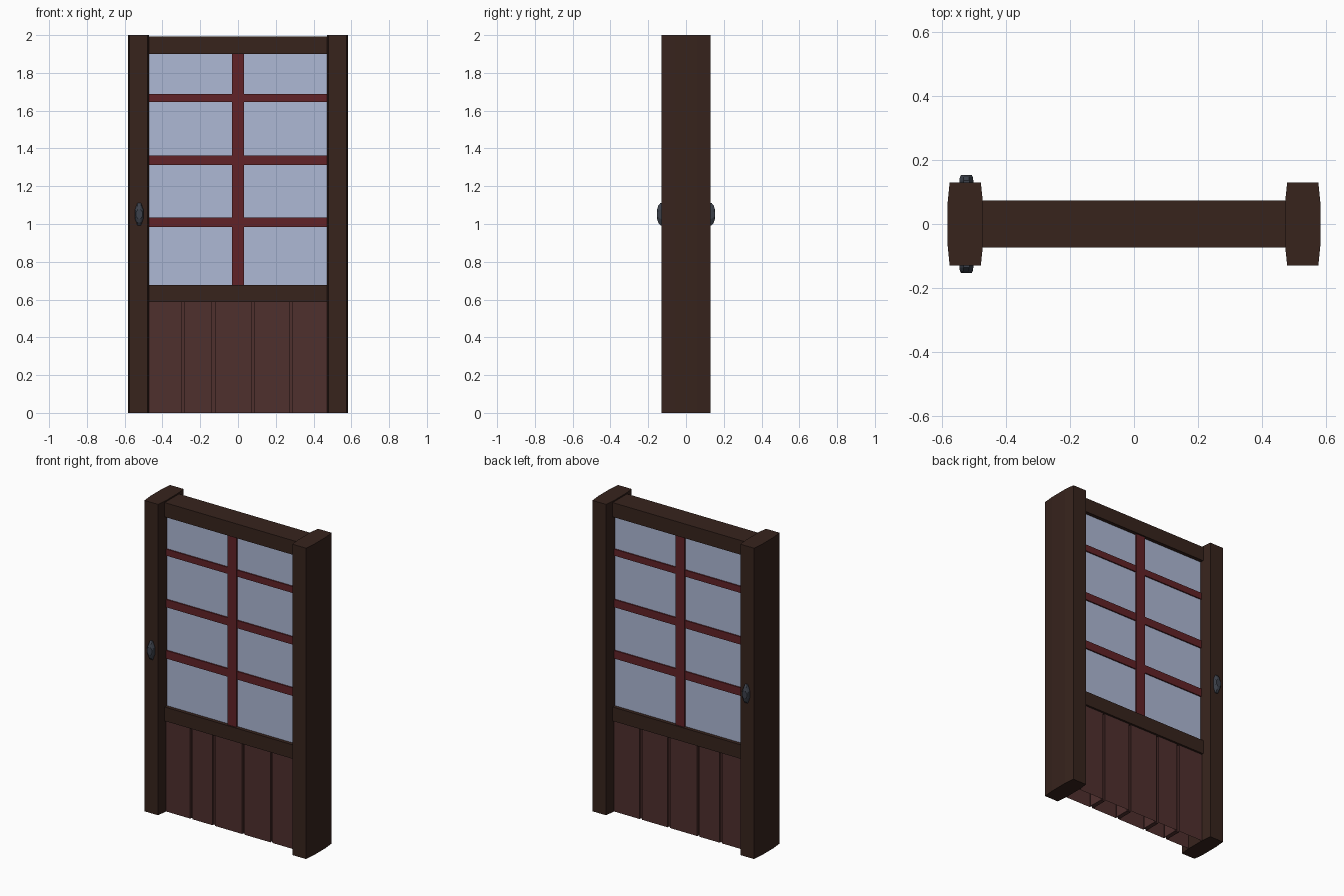
import bpy, bmesh, math

if "Cube" in bpy.data.objects:
    bpy.data.objects.remove(bpy.data.objects["Cube"])


def material(name, rgb):
    m = bpy.data.materials.new(name)
    m.diffuse_color = (*rgb, 1)
    m.use_nodes = True
    m.node_tree.nodes["Principled BSDF"].inputs["Base Color"].default_value = m.diffuse_color
    return m


FRAME = material("dark_wood", (0.038, 0.017, 0.012))
PLANK = material("plank_wood", (0.078, 0.029, 0.027))
BAR = material("red_wood", (0.12, 0.016, 0.02))
GLASS = material("glass", (0.42, 0.48, 0.66))
METAL = material("metal", (0.045, 0.053, 0.07))


def finish(name, bm, mat):
    bmesh.ops.recalc_face_normals(bm, faces=bm.faces)
    me = bpy.data.meshes.new(name)
    bm.to_mesh(me)
    bm.free()
    me.materials.append(mat)
    ob = bpy.data.objects.new(name, me)
    bpy.context.collection.objects.link(ob)
    return ob


def box(name, x0, x1, depth, z0, z1, mat, open_bottom=False):
    """Box centred on y = 0, reaching +-depth."""
    bm = bmesh.new()
    bmesh.ops.create_cube(bm, size=1)
    for v in bm.verts:
        v.co = ((x0 + x1) / 2 + v.co.x * (x1 - x0), v.co.y * 2 * depth,
                (z0 + z1) / 2 + v.co.z * (z1 - z0))
    bmesh.ops.recalc_face_normals(bm, faces=bm.faces)
    if open_bottom:
        low = [f for f in bm.faces if f.normal.z < -0.5]
        bmesh.ops.delete(bm, geom=low, context='FACES_ONLY')
    return finish(name, bm, mat)


# side posts: slightly bulged cross-section, extruded to full height
half = [(0.478, 0.13), (0.575, 0.13), (0.582, 0.06)]
inner = (0.471, 0.065)
outline = [inner] + half + [(x, -y) for x, y in reversed(half)] + [(inner[0], -inner[1])]
for side, label in ((-1, "left"), (1, "right")):
    bm = bmesh.new()
    face = bm.faces.new([bm.verts.new((side * x, y, 0)) for x, y in outline])
    ext = bmesh.ops.extrude_face_region(bm, geom=[face])["geom"]
    bmesh.ops.translate(bm, vec=(0, 0, 2),
                        verts=[g for g in ext if isinstance(g, bmesh.types.BMVert)])
    finish(label + "_post", bm, FRAME)

# rails
box("top_rail", -0.475, 0.475, 0.073, 1.90, 1.992, FRAME)
box("middle_rail", -0.475, 0.475, 0.073, 0.587, 0.677, FRAME)

# window and its glazing bars
box("window_glass", -0.473, 0.473, 0.05, 0.67, 1.905, GLASS)
box("vertical_bar", -0.032, 0.032, 0.063, 0.67, 1.905, BAR)
for i, (z0, z1) in enumerate(((0.983, 1.035), (1.313, 1.363), (1.645, 1.687))):
    box(f"horizontal_bar_{i + 1}", -0.473, 0.473, 0.058, z0, z1, BAR)

# lower planks, hollow and open below, with recessed strips between
joints = [-0.29, -0.13, 0.08, 0.28]
edges = [-0.48] + joints + [0.48]
gap = 0.008
for i in range(5):
    box(f"plank_{i + 1}", edges[i] + gap, edges[i + 1] - gap, 0.06, 0, 0.59, PLANK, True)
for i, x in enumerate(joints):
    box(f"plank_joint_{i + 1}", x - gap - 0.006, x + gap + 0.006, 0.048, 0, 0.59, PLANK)

# domed oval handles on both faces: stacked eight-sided rings
rings = [(0.12, 0.022, 0.06), (0.135, 0.022, 0.06), (0.147, 0.02, 0.045), (0.153, 0.017, 0.025)]
for side, label in ((-1, "front"), (1, "back")):
    bm = bmesh.new()
    loops = []
    for y, rx, rz in rings:
        loops.append([bm.verts.new((-0.523 + rx * math.cos(a) / 0.924, side * y,
                                    1.052 + rz * math.sin(a) / 0.924))
                      for a in [math.pi / 8 + k * math.pi / 4 for k in range(8)]])
    for a, b in zip(loops, loops[1:]):
        for k in range(8):
            n = (k + 1) % 8
            bm.faces.new((a[k], a[n], b[n], b[k]))
    bm.faces.new(loops[0])
    bm.faces.new(loops[-1])
    finish(label + "_handle", bm, METAL)
